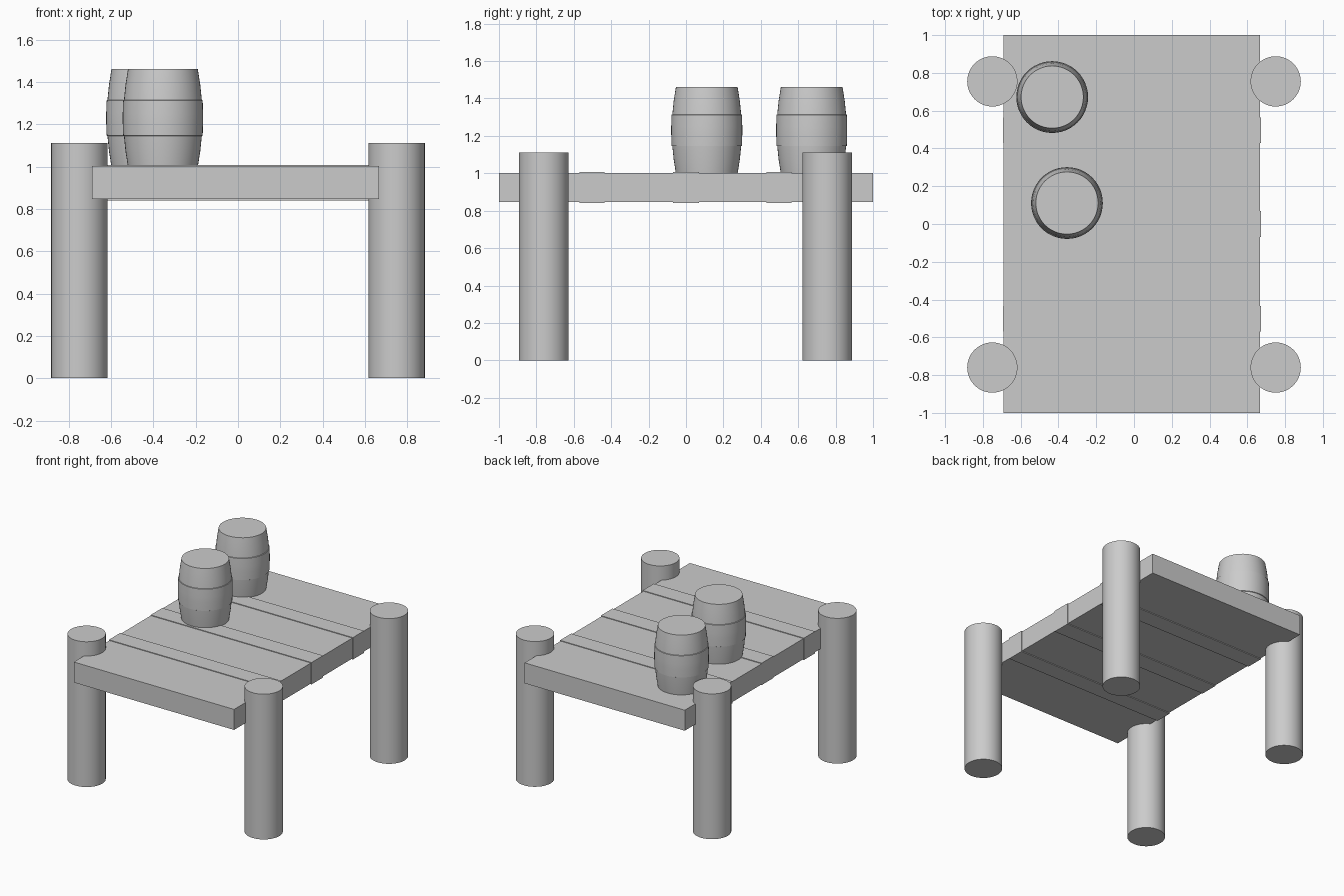
import bpy, math

if "Cube" in bpy.data.objects:
    bpy.data.objects.remove(bpy.data.objects["Cube"])


def smooth(ob):
    bpy.ops.object.select_all(action='DESELECT')
    ob.select_set(True)
    bpy.context.view_layer.objects.active = ob
    bpy.ops.object.shade_smooth_by_angle(angle=math.radians(30))


def box(name, x0, x1, y0, y1, z0, z1):
    bpy.ops.mesh.primitive_cube_add(
        size=1, location=((x0 + x1) / 2, (y0 + y1) / 2, (z0 + z1) / 2))
    ob = bpy.context.object
    ob.name = name
    ob.scale = (x1 - x0, y1 - y0, z1 - z0)
    return ob


def lathe(name, profile, loc, n=48):
    verts = [(r * math.cos(2 * math.pi * i / n), r * math.sin(2 * math.pi * i / n), z)
             for r, z in profile for i in range(n)]
    faces = [(k * n + i, k * n + (i + 1) % n, (k + 1) * n + (i + 1) % n, (k + 1) * n + i)
             for k in range(len(profile) - 1) for i in range(n)]
    last = (len(profile) - 1) * n
    faces += [tuple(reversed(range(n))), tuple(range(last, last + n))]
    me = bpy.data.meshes.new(name)
    me.from_pydata(verts, [], faces)
    ob = bpy.data.objects.new(name, me)
    ob.location = loc
    bpy.context.collection.objects.link(ob)
    smooth(ob)
    return ob


# Deck slab
box("deck", -0.69, 0.667, -1, 1, 0.846, 1.003)

# Slightly proud narrow planks across the deck
for y0, y1, left in ((-0.57, -0.435, -0.694), (-0.07, 0.07, -0.69), (0.43, 0.565, -0.694)):
    box("narrow_plank", left, 0.672, y0, y1, 0.84, 1.008)

# Corner posts
for x in (-0.75, 0.75):
    for y in (-0.76, 0.755):
        bpy.ops.mesh.primitive_cylinder_add(
            vertices=48, radius=0.133, depth=1.112, location=(x, y, 0.556))
        post = bpy.context.object
        post.name = "post"
        smooth(post)

# Barrels with a raised middle band
half = [(0.19, 0.02), (0.188, 0.083), (0.184, 0.085), (0.177, 0.155), (0.165, 0.231)]
profile = [(r, 0.23 - h) for r, h in reversed(half)] + [(r, 0.23 + h) for r, h in half]
for x, y in ((-0.433, 0.672), (-0.355, 0.111)):
    lathe("barrel", profile, (x, y, 1.0))
